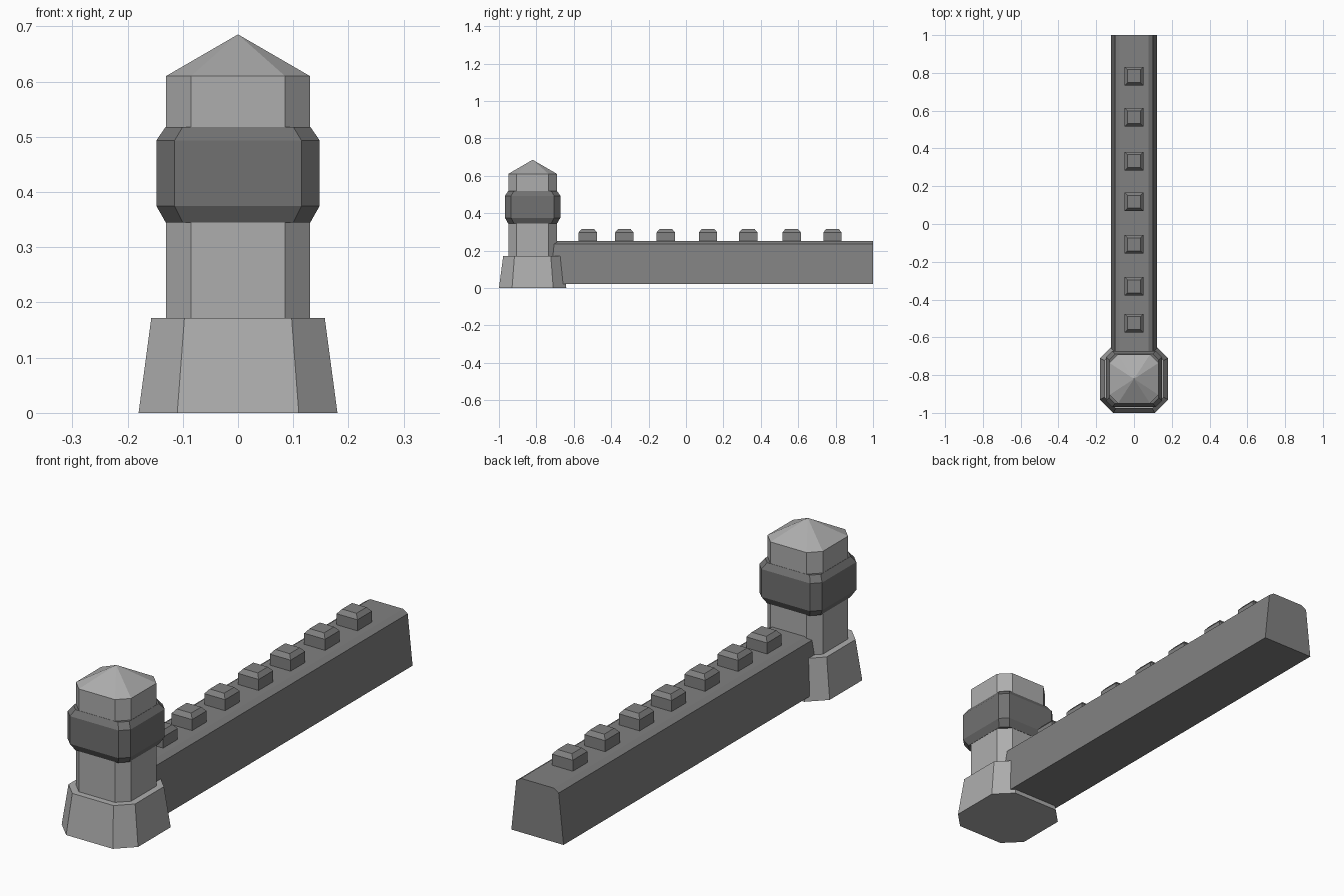
import bpy

if "Cube" in bpy.data.objects:
    bpy.data.objects.remove(bpy.data.objects["Cube"])


def material(name, v):
    m = bpy.data.materials.new(name)
    m.diffuse_color = (v, v, v, 1)
    m.use_nodes = True
    m.node_tree.nodes["Principled BSDF"].inputs["Base Color"].default_value = m.diffuse_color
    return m


stone_light = material("light stone", 0.42)
stone_wall = material("wall stone", 0.22)
stone_band = material("dark band stone", 0.165)


def loft(name, rings, mat):
    """Skin a list of equal-length point rings, ordered along the part."""
    n = len(rings[0])
    verts = [p for r in rings for p in r]
    faces = [list(range(n))[::-1], [len(verts) - n + i for i in range(n)]]
    for k in range(len(rings) - 1):
        a, b = k * n, (k + 1) * n
        for i in range(n):
            j = (i + 1) % n
            faces.append((a + i, a + j, b + j, b + i))
    me = bpy.data.meshes.new(name)
    me.from_pydata(verts, [], faces)
    me.materials.append(mat)
    ob = bpy.data.objects.new(name, me)
    bpy.context.collection.objects.link(ob)
    return ob


TY = -0.82  # tower centre


def octagon(r, e, z):
    """Square of half size r with corners cut, flat side half length e."""
    pts = [(r, -e), (r, e), (e, r), (-e, r), (-r, e), (-r, -e), (-e, -r), (e, -r)]
    return [(x, y + TY, z) for x, y in pts]


def square(h, y, z):
    return [(h, y - h, z), (h, y + h, z), (-h, y + h, z), (-h, y - h, z)]


# Tower
loft("tower_base", [octagon(0.18, 0.11, 0), octagon(0.157, 0.097, 0.172)], stone_light)
loft("tower_shaft", [octagon(0.13, 0.085, 0.172), octagon(0.13, 0.085, 0.61)], stone_light)
loft("tower_roof", [octagon(0.13, 0.085, 0.61), octagon(0.0005, 0.0003, 0.685)], stone_light)
loft("tower_band", [octagon(0.131, 0.10, 0.345), octagon(0.148, 0.115, 0.375),
                    octagon(0.148, 0.115, 0.493), octagon(0.131, 0.10, 0.518)], stone_band)

# Wall: tapered profile run along y, into the tower
half = [(0.123, 0.02), (0.10, 0.235), (0.077, 0.25)]
profile = half + [(-x, z) for x, z in reversed(half)]
loft("wall", [[(x, y, z) for x, z in profile] for y in (1.0, -0.74)], stone_wall)

# Merlons along the wall top
for i, y in enumerate((-0.525, -0.33, -0.108, 0.118, 0.333, 0.565, 0.783)):
    loft(f"merlon_{i + 1}", [square(0.049, y, 0.245), square(0.049, y, 0.297),
                             square(0.034, y, 0.315)], stone_wall)
